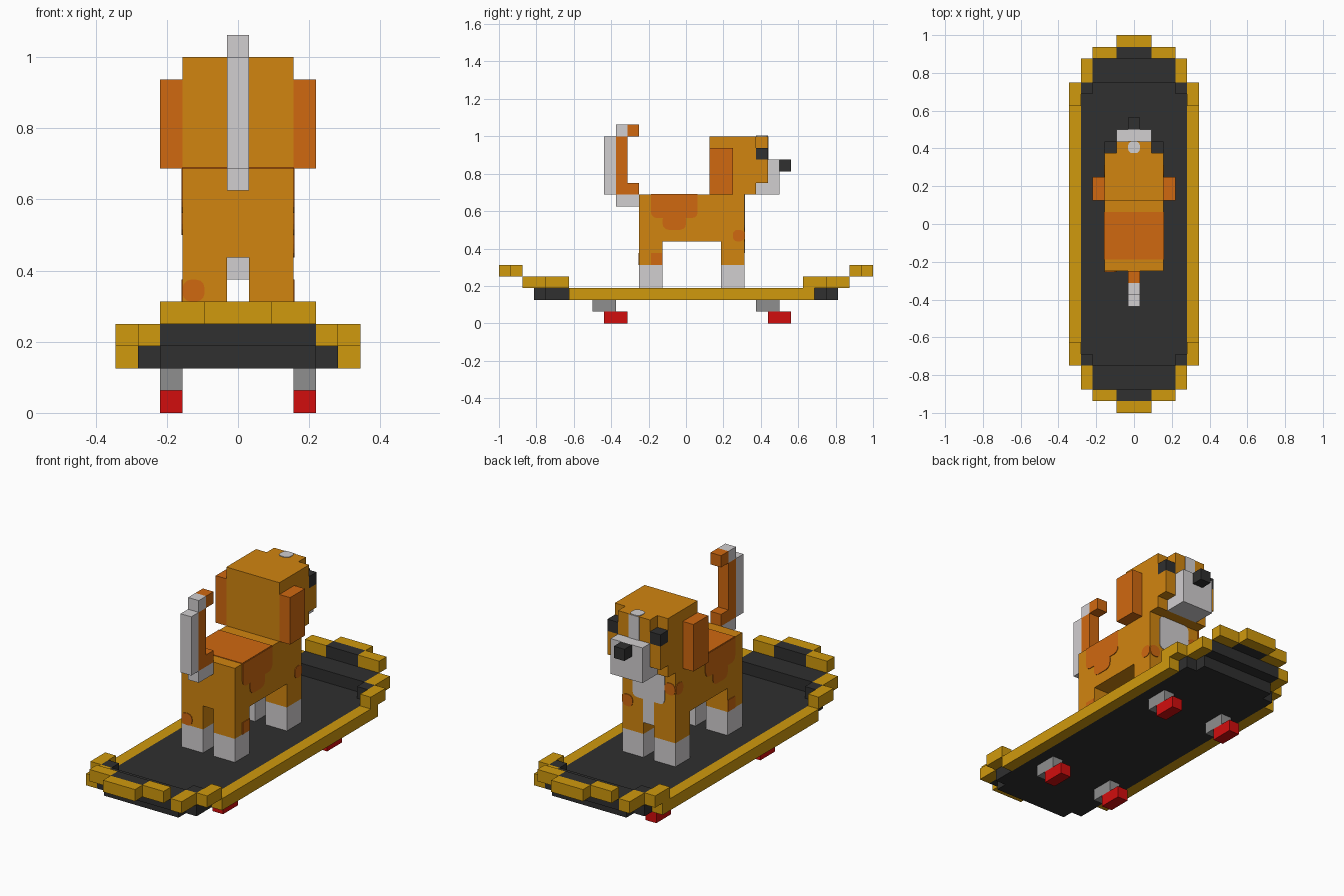
import bpy, bmesh
from mathutils import Vector

if "Cube" in bpy.data.objects:
    bpy.data.objects.remove(bpy.data.objects["Cube"], do_unlink=True)

U = 1 / 16  # one block


def material(name, rgb):
    m = bpy.data.materials.new(name)
    m.use_nodes = True
    m.diffuse_color = (*rgb, 1)
    bsdf = next(n for n in m.node_tree.nodes if n.type == 'BSDF_PRINCIPLED')
    bsdf.inputs["Base Color"].default_value = (*rgb, 1)
    bsdf.inputs["Roughness"].default_value = 0.9
    return m


GOLD = material("deck gold", (0.63, 0.32, 0.004))
FUR = material("fur amber", (0.64, 0.235, 0.005))
PATCH = material("patch orange", (0.63, 0.14, 0.005))
WHITE = material("white fur", (0.64, 0.62, 0.63))
BLACK = material("charcoal", (0.029, 0.029, 0.029))
GREY = material("truck grey", (0.275, 0.275, 0.275))
RED = material("wheel red", (0.64, 0.004, 0.004))


def box(name, mat, x, y, z, round_axis=None, radius=0.4):
    """Block spanning the given ranges in block units, optionally with
    the edges parallel to round_axis rounded."""
    lo, hi = Vector((x[0], y[0], z[0])) * U, Vector((x[1], y[1], z[1])) * U
    bm = bmesh.new()
    bmesh.ops.create_cube(bm, size=1)
    for v in bm.verts:
        v.co = Vector([lo[i] if v.co[i] < 0 else hi[i] for i in range(3)])
    if round_axis is not None:
        edges = [e for e in bm.edges
                 if abs((e.verts[0].co - e.verts[1].co).normalized()[round_axis]) > 0.9]
        bmesh.ops.bevel(bm, geom=edges, offset=radius * U, segments=3,
                        profile=0.5, affect='EDGES')
    me = bpy.data.meshes.new(name)
    bm.to_mesh(me)
    bm.free()
    me.materials.append(mat)
    ob = bpy.data.objects.new(name, me)
    bpy.context.collection.objects.link(ob)
    return ob


def span(s, a, b):
    """Range a..b, mirrored to the negative side when s is -1."""
    return (a, b) if s > 0 else (-b, -a)


SIDES = ((1, "left"), (-1, "right"))
ENDS = ((1, "back"), (-1, "front"))

# Deck
box("deck_grip", BLACK, (-4.5, 4.5), (-12, 12), (2, 3))
for sx, side in SIDES:
    box(f"deck_rim_{side}", GOLD, span(sx, 4.5, 5.5), (-10, 11), (2, 3))
for sy, end in ENDS:
    box(f"deck_lip_{end}", BLACK, (-3.5, 3.5), span(sy, 12, 13), (2, 3))
    box(f"deck_ramp_{end}", BLACK, (-3.5, 3.5), span(sy, 12, 14), (3, 4))
    box(f"deck_tip_{end}", BLACK, (-1.5, 1.5), span(sy, 14, 15), (4, 5))
    box(f"rim_tip_{end}", GOLD, (-1.5, 1.5), span(sy, 15, 16), (4, 5))
    for sx, side in SIDES:
        tag = f"{end}_{side}"
        box(f"deck_corner_{tag}", BLACK, span(sx, 3.5, 4.5), span(sy, 11, 12), (3, 4))
        box(f"rim_low_{tag}", GOLD, span(sx, 4.5, 5.5), span(sy, 10, 12), (3, 4))
        box(f"rim_mid_{tag}", GOLD, span(sx, 3.5, 4.5), span(sy, 12, 14), (3, 4))
        box(f"rim_high_{tag}", GOLD, span(sx, 1.5, 3.5), span(sy, 14, 15), (4, 5))

# Trucks and wheels
for end, truck, wheel in (("back", (6, 8), (7, 9)), ("front", (-8, -6), (-7, -5))):
    for sx, side in SIDES:
        box(f"truck_{end}_{side}", GREY, span(sx, 2.5, 3.5), truck, (1, 2))
        box(f"wheel_{end}_{side}", RED, span(sx, 2.5, 3.5), wheel, (0, 1))

# Dog body and legs
box("body", FUR, (-2.5, 2.5), (-4, 5), (7, 11))
box("chest_base", WHITE, (-0.5, 0.5), (3, 5), (6, 7))
for leg, y in (("fore", (3, 5)), ("hind", (-4, -2))):
    for sx, side in SIDES:
        box(f"{leg}_leg_{side}", FUR, span(sx, 0.5, 2.5), y, (5, 7))
        box(f"{leg}_paw_{side}", WHITE, span(sx, 0.5, 2.5), y, (3, 5))

# Head
box("head", FUR, (-2.5, 2.5), (2, 6), (11, 16))
box("face", FUR, (-1.5, 1.5), (6, 7), (12, 16))
box("chin", WHITE, (-1.5, 1.5), (6, 7), (11, 12))
box("muzzle", WHITE, (-1.5, 1.5), (7, 8), (11, 14))
box("nose", BLACK, (-0.5, 0.5), (8, 9), (13, 14))
for sx, side in SIDES:
    box(f"eye_{side}", BLACK, span(sx, 1.5, 2.5), (6, 7), (14, 15))
    box(f"cheek_{side}", FUR, span(sx, 1.5, 2.5), (6, 7), (12, 14))
    box(f"ear_{side}", PATCH, span(sx, 2.5, 3.5), (2, 4), (11, 15))

# Tail
T = (-0.5, 0.5)
box("tail_root", WHITE, T, (-6, -4), (10, 11))
box("tail_joint", PATCH, T, (-5, -4), (11, 12))
box("tail_inner", PATCH, T, (-6, -5), (11, 16))
box("tail_outer", WHITE, T, (-7, -6), (11, 16))
box("tail_top", WHITE, T, (-6, -5), (16, 17))
box("tail_tip", PATCH, T, (-5, -4), (16, 17))

# Coat markings as thin plates
P = 0.05
box("saddle_top", PATCH, (-2.5, 2.5), (-3, 1), (11, 11 + P))
for sx, side in SIDES:
    out = span(sx, 2.5, 2.5 + P)
    box(f"saddle_{side}", PATCH, out, (-3, 1), (9.6, 11))
    box(f"saddle_mid_{side}", PATCH, out, (-3, 1), (9, 10.6), 0, 0.5)
    box(f"saddle_low_{side}", PATCH, out, (-2, 0), (8, 9.4), 0, 0.5)
    box(f"hind_spot_{side}", PATCH, out, (-3, -2), (5, 6))
box("fore_spot_left", PATCH, (2.5, 2.5 + P), (4, 5), (7, 8), 0)
box("fore_spot_right", PATCH, (-2.5 - P, -2.5), (4, 5), (9, 10), 0)
box("hind_spot_rear", PATCH, (-2.5, -1.5), (-4 - P, -4), (5, 6), 1)
box("chest_spot_left", PATCH, (1.5, 2.5), (5, 5 + P), (7, 8), 1)
box("chest_spot_right", PATCH, (-2.5, -1.5), (5, 5 + P), (9, 10), 1)
box("chest_bib", WHITE, (-1.5, 1.5), (5, 5 + P), (8, 11), 1)
box("chest_bib_low", WHITE, (-0.5, 0.5), (5, 5 + P), (6, 8.5))
box("forehead_blaze", WHITE, T, (7, 7 + P), (14, 16))
box("crown_blaze", WHITE, T, (6, 7), (16, 16 + P), 2, 0.35)
